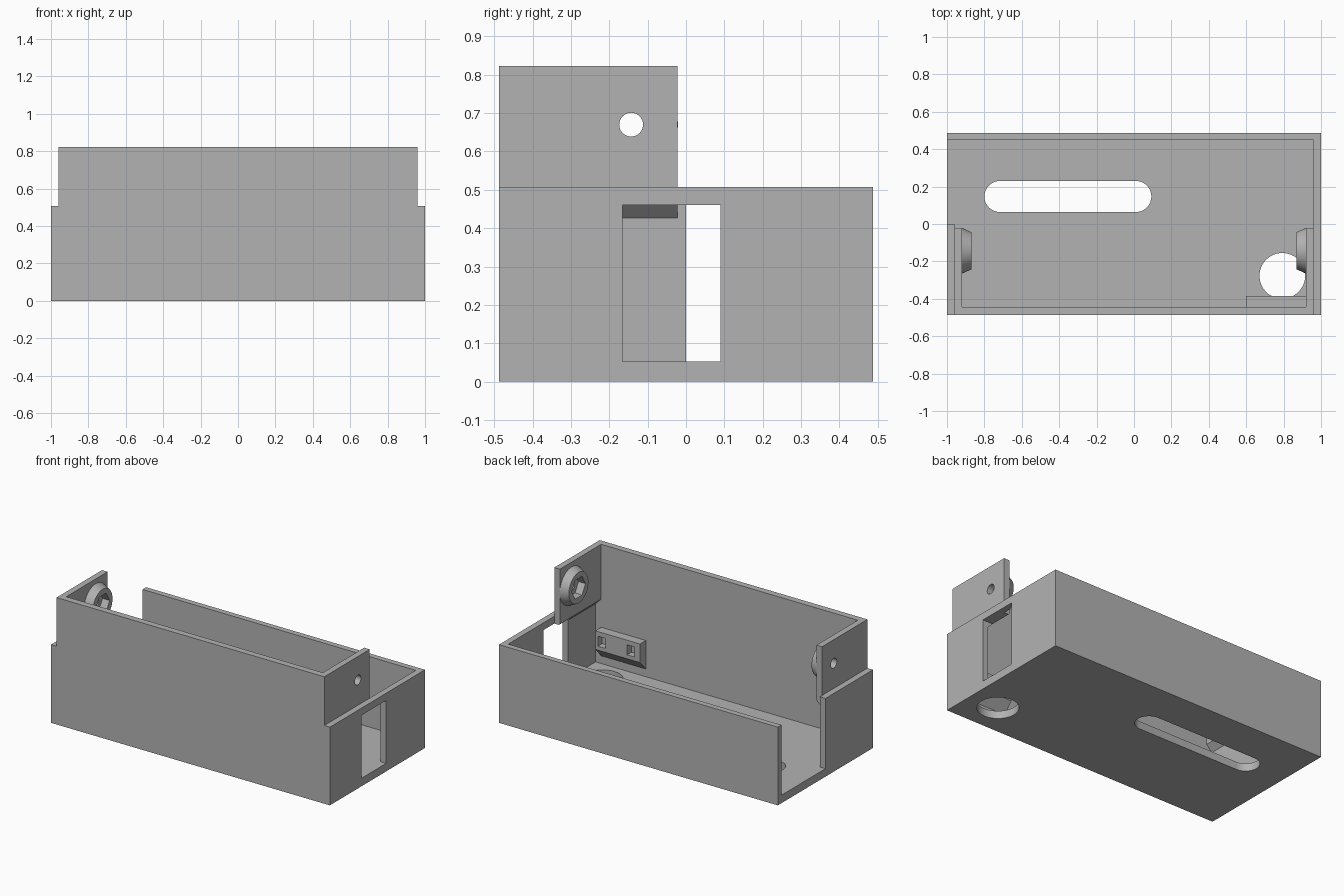
import bpy, bmesh, math
from mathutils import Matrix, Vector

cube = bpy.data.objects.get("Cube")
if cube:
    bpy.data.objects.remove(cube, do_unlink=True)

grey = bpy.data.materials.new("plain_grey")
grey.use_nodes = True
colour = (0.45, 0.45, 0.45, 1)
grey.diffuse_color = colour
grey.node_tree.nodes["Principled BSDF"].inputs["Base Color"].default_value = colour


def finish(name, bm):
    bmesh.ops.recalc_face_normals(bm, faces=bm.faces)
    mesh = bpy.data.meshes.new(name)
    bm.to_mesh(mesh)
    bm.free()
    mesh.materials.append(grey)
    ob = bpy.data.objects.new(name, mesh)
    bpy.context.collection.objects.link(ob)
    return ob


def box(name, lo, hi):
    bm = bmesh.new()
    lo, hi = Vector(lo), Vector(hi)
    bmesh.ops.create_cube(bm, size=1)
    bmesh.ops.scale(bm, vec=hi - lo, verts=bm.verts)
    bmesh.ops.translate(bm, vec=(lo + hi) / 2, verts=bm.verts)
    return finish(name, bm)


def prism(name, points, offset):
    """Extrude a closed outline of 3D points along an offset."""
    bm = bmesh.new()
    face = bm.faces.new([bm.verts.new(p) for p in points])
    out = bmesh.ops.extrude_face_region(bm, geom=[face])
    moved = [v for v in out["geom"] if isinstance(v, bmesh.types.BMVert)]
    bmesh.ops.translate(bm, vec=offset, verts=moved)
    return finish(name, bm)


def round_bar(name, centre, r1, r2, depth, sides=48, turn=None):
    bm = bmesh.new()
    bmesh.ops.create_cone(bm, cap_ends=True, segments=sides,
                          radius1=r1, radius2=r2, depth=depth)
    if turn:
        bmesh.ops.transform(bm, matrix=turn, verts=bm.verts)
    bmesh.ops.translate(bm, vec=centre, verts=bm.verts)
    return finish(name, bm)


def cut(target, *cutters):
    bpy.context.view_layer.objects.active = target
    for cutter in cutters:
        mod = target.modifiers.new("cut", "BOOLEAN")
        mod.operation = "DIFFERENCE"
        mod.solver = "EXACT"
        mod.object = cutter
        bpy.ops.object.modifier_apply(modifier=mod.name)
        bpy.data.objects.remove(cutter, do_unlink=True)


def smooth(ob):
    bpy.ops.object.select_all(action="DESELECT")
    ob.select_set(True)
    bpy.context.view_layer.objects.active = ob
    bpy.ops.object.shade_smooth_by_angle(angle=math.radians(30))


def window():
    return box("window_cutter", (0.9, -0.165, 0.052), (1.1, 0.09, 0.46))


# Open tray with its side window, open end, cable slot and round floor hole
tray = box("tray", (-1, -0.487, 0), (1, 0.487, 0.507))
slot_y, slot_r = 0.147, 0.083
outline = []
for cx, start in ((0.01, -90), (-0.717, 90)):
    for i in range(17):
        a = math.radians(start + 180 * i / 16)
        outline.append((cx + slot_r * math.cos(a), slot_y + slot_r * math.sin(a), -0.1))
cut(tray,
    box("cavity", (-0.96, -0.445, 0.05), (0.96, 0.45, 1)),
    window(),
    box("end_cutter", (-1.1, 0, 0.052), (-0.9, 0.45, 1)),
    prism("slot_cutter", outline, (0, 0, 0.3)),
    round_bar("hole_cutter", (0.793, -0.277, 0), 0.122, 0.122, 0.3))
smooth(tray)

# Raised front panel
box("front_panel", (-0.96, -0.487, 0.507), (0.96, -0.445, 0.823))

# Side tabs with screw holes and hexagonal nut holders
hole_y, hole_z = -0.143, 0.67
for side, label in ((1, "left"), (-1, "right")):
    profile = [(0.96, 0.427), (0.96, 0.823), (0.92, 0.823), (0.92, 0.467)]
    tab = prism(label + "_tab", [(side * x, -0.445, z) for x, z in profile], (0, 0.423, 0))
    turn = Matrix.Rotation(side * -math.pi / 2, 4, "Y")
    cut(tab, round_bar("screw_cutter", (side * 0.94, hole_y, hole_z), 0.031, 0.031, 0.2, turn=turn))
    if side == 1:
        cut(tab, window())
    smooth(tab)
    boss = round_bar(label + "_nut_holder", (side * 0.895, hole_y, hole_z),
                     0.122, 0.1, 0.05, turn=turn)
    cut(boss, round_bar("hex_cutter", (side * 0.895, hole_y, hole_z), 0.07, 0.07, 0.2, 6, turn))
    smooth(boss)

# Bracket on the inside of the front wall, sloped below, with two pockets
profile = [(-0.445, 0.1), (-0.445, 0.285), (-0.385, 0.285), (-0.385, 0.165)]
bracket = prism("inner_bracket", [(0.6, y, z) for y, z in profile], (0.32, 0, 0))
cut(bracket, *[box("pocket_cutter", (x - 0.027, -0.43, 0.19), (x + 0.027, -0.3, 0.255))
               for x in (0.665, 0.875)])
